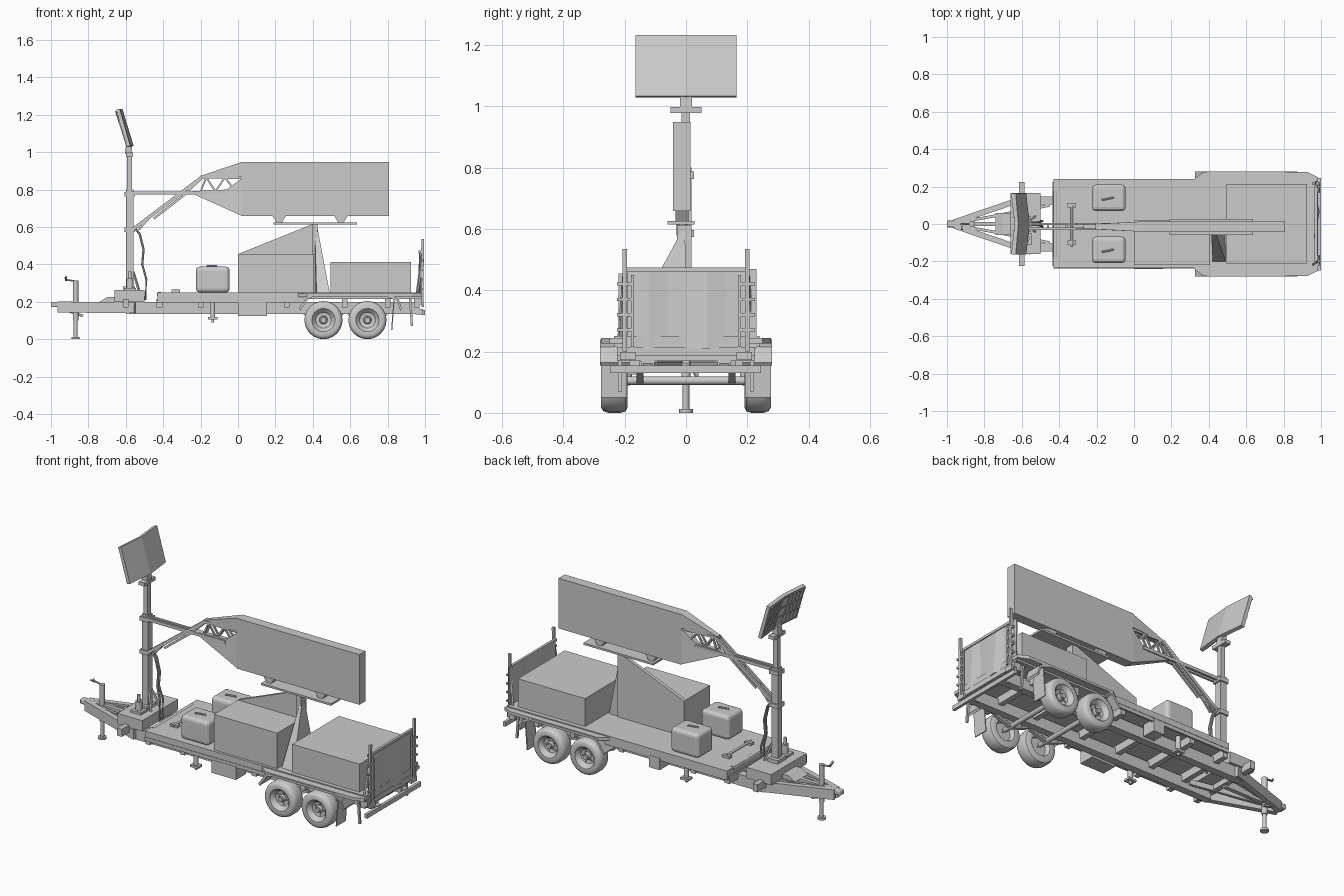
import bpy, bmesh
from math import cos, sin, pi
from mathutils import Vector


def loft(name, rings, closed=False, smooth=False):
    """Skin a list of equal-length point rings; cap the ends unless closed."""
    bm = bmesh.new()
    vs = [[bm.verts.new(p) for p in r] for r in rings]
    n, m = len(rings[0]), len(rings)
    for i in range(m if closed else m - 1):
        a, b = vs[i], vs[(i + 1) % m]
        for j in range(n):
            k = (j + 1) % n
            bm.faces.new((a[j], a[k], b[k], b[j]))
    if not closed:
        bm.faces.new(vs[0][::-1])
        bm.faces.new(vs[-1])
    bmesh.ops.recalc_face_normals(bm, faces=bm.faces)
    me = bpy.data.meshes.new(name)
    bm.to_mesh(me)
    bm.free()
    ob = bpy.data.objects.new(name, me)
    bpy.context.collection.objects.link(ob)
    if smooth:
        bpy.ops.object.select_all(action='DESELECT')
        bpy.context.view_layer.objects.active = ob
        ob.select_set(True)
        bpy.ops.object.shade_smooth_by_angle(angle=0.7)
    return ob


def prism(name, pts, y0, y1):
    return loft(name, [[(x, y, z) for x, z in pts] for y in (y0, y1)])


def box(name, x0, x1, y0, y1, z0, z1, bevel=0):
    ob = prism(name, [(x0, z0), (x1, z0), (x1, z1), (x0, z1)], y0, y1)
    if bevel:
        mod = ob.modifiers.new("round", 'BEVEL')
        mod.width, mod.segments = bevel, 3
    return ob


def bar(name, p, q, w, h=None):
    """Rectangular bar from p to q."""
    p, q, h = Vector(p), Vector(q), h or w
    rot = (q - p).to_track_quat('X', 'Z')
    c = [rot @ Vector((0, a * w / 2, b * h / 2)) for a, b in ((-1, -1), (1, -1), (1, 1), (-1, 1))]
    return loft(name, [[e + o for o in c] for e in (p, q)])


def tube(name, pts, r, n=10):
    """Round tube along a path of points."""
    pts = [Vector(p) for p in pts]
    rings = []
    for i, p in enumerate(pts):
        d = pts[min(i + 1, len(pts) - 1)] - pts[max(i - 1, 0)]
        rot = d.to_track_quat('X', 'Z')
        rings.append([p + rot @ Vector((0, r * cos(2 * pi * k / n), r * sin(2 * pi * k / n))) for k in range(n)])
    return loft(name, rings, smooth=True)


def wheel(name, cx, cy, cz, side):
    """Lathe a (radius, outward offset) profile around the axle."""
    prof = [(.004, .026), (.018, .026), (.022, .012), (.042, .016), (.050, .030), (.058, .034), (.062, .042),
            (.085, .044), (.097, .036), (.102, .02), (.102, -.02), (.097, -.036),
            (.085, -.042), (.06, -.04), (.05, -.015), (.004, -.015)]
    n = 24
    loft(name, [[(cx + r * cos(2 * pi * k / n), cy + side * o, cz + r * sin(2 * pi * k / n)) for r, o in prof]
                for k in range(n)], closed=True, smooth=True)
    tube(name + "_hub", [(cx, cy + side * .01, cz), (cx, cy + side * .036, cz)], .014)
    for k in range(5):
        x, z = cx + .031 * cos(2 * pi * k / 5), cz + .031 * sin(2 * pi * k / 5)
        tube(name + "_nut", [(x, cy + side * .008, z), (x, cy + side * .02, z)], .004, 6)


# Deck and chassis
box("deck", -.43, .98, -.235, .24, .215, .25)
for s in (-1, 1):
    box("main_rail", -.60, .97, s * .125 - .022, s * .125 + .022, .135, .2)
    bar("tongue_rail", (-.96, s * .01, .172), (-.55, s * .15, .168), .03, .058)
    bar("inner_tongue", (-.92, s * .01, .18), (-.45, s * .1, .18), .015, .03)
    box("side_skirt", -.43, .36, s * .232 - .006, s * .232 + .006, .195, .216)
for x in (-.6, -.42, -.2, .02, .26, .57, .8, .955):
    box("crossmember", x - .015, x + .015, -.225, .225, .17, .214)
box("coupler", -1, -.94, -.018, .018, .172, .2, .006)
bar("tongue_beam", (-.95, 0, .18), (-.6, 0, .18), .024, .04)
prism("tongue_gusset", [(-.74, .2), (-.65, .2), (-.65, .225), (-.7, .225)], -.06, .06)
bar("safety_chain", (-.95, .01, .165), (-.83, .035, .125), .012)

# Jack
tube("jack_post", [(-.868, 0, .012), (-.868, 0, .12)], .011)
tube("jack_sleeve", [(-.868, 0, .1), (-.868, 0, .315)], .015)
tube("jack_foot", [(-.868, 0, 0), (-.868, 0, .012)], .023)
tube("jack_crank", [(-.868, 0, .31), (-.92, 0, .318), (-.925, 0, .33)], .005, 6)
bar("jack_handle", (-.92, 0, .315), (-.92, -.03, .335), .009)

# Under-deck equipment
box("tool_box", 0, .155, -.24, -.15, .125, .2)
box("side_locker", .0, .07, .16, .24, .14, .21)
for s in (-1, 1):
    tube("stabiliser", [(-.135, s * .19, .2), (-.135, s * .19, .115)], .014)
    box("stabiliser_foot", -.16, -.11, s * .19 - .02, s * .19 + .02, .105, .118)
    tube("stub", [(-.135, s * .19, .09), (-.135, s * .19, .106)], .008)

# Axles, springs, wheels and fenders
for x in (.457, .692):
    tube("axle", [(x, -.2, .105), (x, .2, .105)], .014)
    for s in (-1, 1):
        wheel("wheel", x, s * .233, .102, s)
        for a in (-1, 1):
            bar("leaf_spring", (x, s * .15, .098), (x + a * .105, s * .15, .135), .022, .012)
for s in (-1, 1):
    outer = [(.325, .165), (.37, .228), (.40, .24), (.80, .24), (.86, .215), (.875, .165)]
    inner = [(x + (.008 if x < .6 else -.008), z - .011) for x, z in reversed(outer)]
    prism("fender", outer + inner, s * .185, s * .28)
    # Wide chamfered step over the fender
    a, b = s * .20, s * .277
    plan = [(.32, a), (.32, s * .24), (.37, b), (.93, b), (.985, s * .25), (.985, a)]
    loft("fender_step", [[(x, y, z) for x, y in plan] for z in (.226, .244)])
    bar("mud_flap", (.822, s * .235, .05), (.835, s * .235, .225), .085, .006)
    bar("fender_stay", (.93, s * .215, .07), (.92, s * .215, .22), .012)

# Rear bumper and tail frame
box("rear_bumper", .984, 1, -.248, .245, .13, .155)
box("tail_bar", .96, .985, -.225, .225, .185, .215)
for s in (-1, 1):
    bar("bumper_bracket", (.93, s * .125, .15), (.99, s * .125, .145), .03, .03)
    box("tail_lamp", .982, .995, s * .19 - .025, s * .19 + .025, .172, .198)

# Tail fence with a creased sheet
ys = [(-.19, .965), (-.12, .978), (-.06, .962), (0, .975), (.07, .987), (.13, .966), (.23, .972)]
loft("fence_sheet", [[(x, y, .21), (x + .006, y, .21), (.974, y, .47), (.968, y, .47)] for y, x in ys])
box("fence_top_rail", .966, .98, -.20, .205, .46, .474)
for s in (-1, 1):
    y = s * .2
    bar("fence_post", (.985, y, .2), (.987, y, .535), .014)
    bar("fence_brace", (.955, y + s * .018, .22), (.985, y, .45), .011)
    for z in (.27, .32, .37, .42):
        bar("fence_rung", (.988, y - s * .03, z), (.988, y + s * .025, z), .01)
    bar("fence_inner_post", (.988, y - s * .025, .215), (.988, y - s * .025, .45), .01)

# Cargo boxes on the deck
box("rear_box", .495, .925, -.212, .215, .25, .412)
box("cabinet", 0, .405, -.22, .012, .25, .455)
prism("wedge_panel", [(0, .25), (.405, .25), (.405, .612), (.39, .612), (0, .455)], -.002, .018)
prism("rest_post", [(.395, .25), (.425, .25), (.425, .612), (.395, .612)], -.03, .018)
loft("rest_gusset", [[(.41, .01, .61), (.42, -.2, .25), (.41, .01, .25)],
                     [(.422, -.005, .61), (.49, -.2, .25), (.485, .01, .25)]])
for y in (-.138, .14):
    box("equipment_case", -.225, -.045, y - .07, y + .07, .25, .388, .02)
    tube("case_handle", [(-.17, y - .01, .385), (-.165, y - .01, .392), (-.115, y, .392), (-.11, y, .385)], .005, 6)

# Winch bar at the front of the deck
tube("winch_bar", [(-.332, -.12, .262), (-.332, .1, .262)], .007)
for y in (-.1, .1):
    box("winch_bracket", -.355, -.31, y - .012, y + .012, .25, .265)
tube("deck_roller", [(-.42, -.18, .24), (-.42, .18, .24)], .014)

# Mast base and mast
box("mast_base", -.66, -.5, -.16, .165, .2, .262)
box("mast_foot", -.615, -.55, -.04, .04, .262, .282)
box("mast_lower", -.6, -.56, -.022, .018, .28, .8)
box("mast_upper", -.593, -.567, -.015, .013, .8, 1.03)
for z in (.585, .775):
    box("mast_collar", -.608, -.55, -.03, .026, z - .012, z + .012)
box("mast_head", -.6, -.562, -.05, .05, .978, .998)
prism("tilt_bracket", [(-.605, .99), (-.565, .99), (-.57, 1.06), (-.595, 1.06)], -.02, .02)
tube("pump_body", [(-.578, -.08, .262), (-.578, -.08, .325)], .019)
tube("pump_neck", [(-.578, -.08, .32), (-.578, -.08, .362)], .009)
box("pump_base", -.61, -.545, -.11, -.05, .262, .275)
for s in (-1, 1):
    bar("mast_stay", (-.56, s * .015, .36), (-.53, s * .04, .262), .01)
for y in (-.006, .008):
    tube("cable", [(-.555, y, .6), (-.525, y, .56), (-.505, y, .48), (-.512, y, .40),
                   (-.49, y * 2, .32), (-.495, y * 2, .21)], .006, 8)

# Folded solar panel: two leaves meeting in a shallow V
leaf = [(-.164, -.018), (0, 0), (.164, -.018)]
loft("solar_panel", [[(-.577 + d, y, 1.028), (-.558 + d, y, 1.034), (-.618 + d * .8, y, 1.232),
                      (-.637 + d * .8, y, 1.226)] for y, d in leaf])
for s in (-1, 1):
    for t in (.03, .055, .08, .105, .13):
        y, d = s * t * 1.15, -.11 * t * 1.15 - .002
        bar("panel_rib", (-.577 + d, y, 1.035), (-.637 + d, y, 1.22), .005, .005)
    for u in (.05, .35, .65, .95):
        x, z = -.577 - .06 * u, 1.028 + .198 * u
        bar("panel_cross_rib", (x - .002, 0, z), (x - .019, s * .16, z), .006, .006)

# Sign board, its support rail and the lattice arm
box("sign_board", .02, .806, -.042, .014, .658, .948)
box("rest_rail", .19, .637, -.06, .028, .614, .625)
for x in (.22, .55):
    prism("rail_clamp", [(x - .015, .625), (x + .015, .625), (x + .035, .658), (x - .035, .658)], -.035, .008)


def taper(name, pts, tip):
    """Plate as thick as the sign at x=.02 and thin at its tip."""
    loft(name, [[(x, (-.014 + (e - .0) * (.026 if x > 0 else tip)), z) for x, z in pts] for e in (-1, 1)])


taper("arm_lower_gusset", [(.02, .66), (.02, .86), (-.06, .80), (-.27, .79)], .012)
taper("arm_upper_gusset", [(.02, .948), (-.2, .873), (-.2, .862), (.02, .868)], .014)
for y in (-.026, .0):
    bar("arm_beam", (-.57, y, .782), (-.06, y, .782), .012, .018)
    bar("arm_diagonal", (-.565, y, .585), (-.19, y, .868), .011, .018)
    bar("arm_diagonal_upper", (-.45, y, .645), (-.27, y, .785), .01, .012)
    bar("arm_chord", (-.27, y, .79), (-.19, y, .865), .01, .012)
    bar("arm_top_chord", (-.2, y, .868), (.02, y, .862), .01, .014)
    for a, b in (((-.2, .79), (-.17, .865)), ((-.17, .865), (-.12, .79)), ((-.12, .79), (-.07, .865)),
                 ((-.07, .865), (-.02, .8)), ((-.53, .585), (-.46, .665))):
        bar("arm_lattice", (a[0], y, a[1]), (b[0], y, b[1]), .009)
for x, z in ((-.46, .665), (-.36, .74), (-.2, .865)):
    bar("arm_tie", (x, -.03, z), (x, .005, z), .012)
